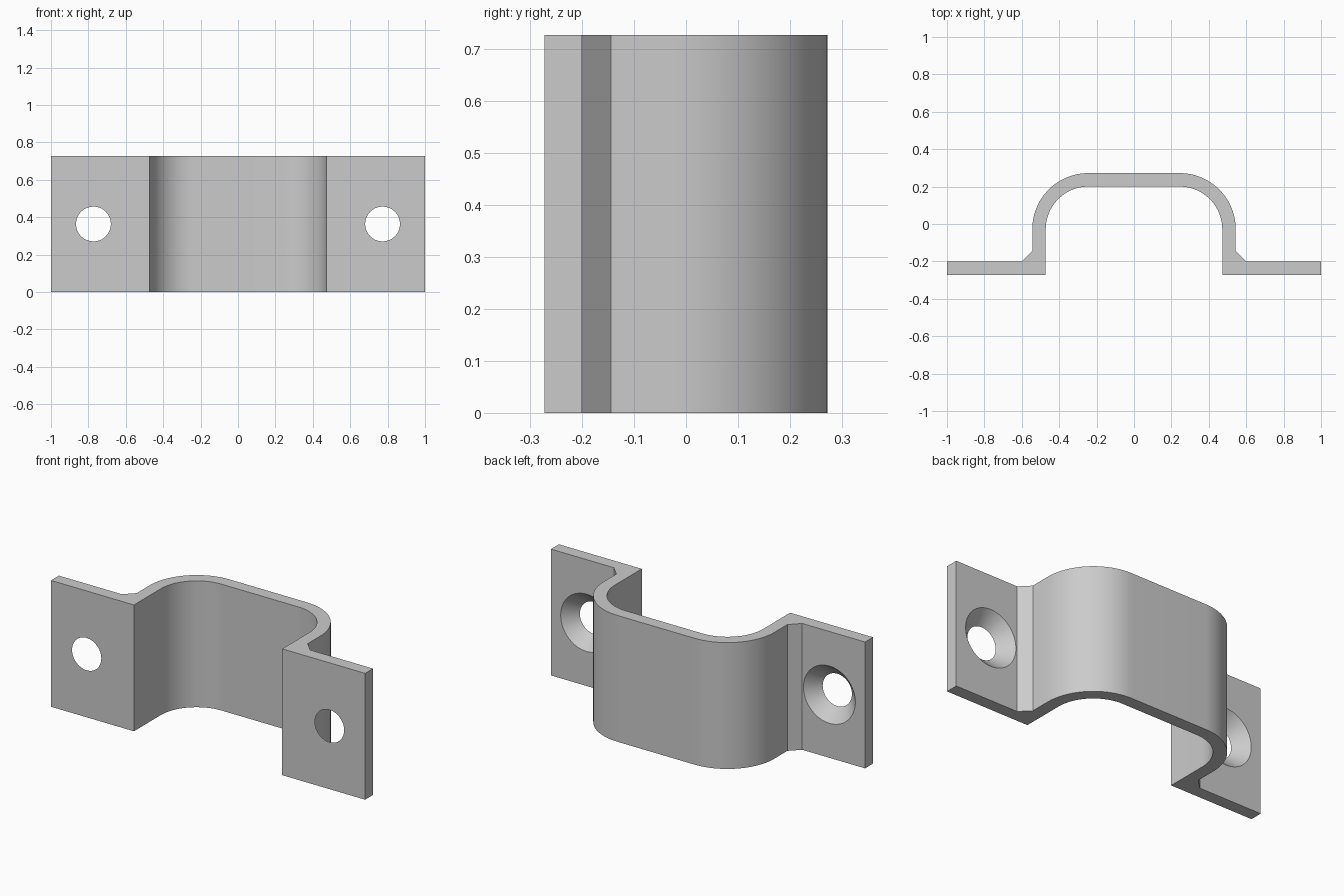
import bpy, bmesh, math
from mathutils import Matrix

if "Cube" in bpy.data.objects:
    bpy.data.objects.remove(bpy.data.objects["Cube"])

HEIGHT = 0.727
BACK, FRONT = -0.2, -0.272        # flange faces
HOLE_X, HOLE_R = 0.773, 0.093

steel = bpy.data.materials.new("grey steel")
steel.diffuse_color = (0.6, 0.6, 0.6, 1)
steel.use_nodes = True
steel.node_tree.nodes["Principled BSDF"].inputs["Base Color"].default_value = steel.diffuse_color


def arc(cx, cy, r, n=24):
    """Quarter arc from the side round to the top."""
    return [(cx + r * math.cos(i * math.pi / 2 / n),
             cy + r * math.sin(i * math.pi / 2 / n)) for i in range(n + 1)]


def mirrored(half):
    return half + [(-x, y) for x, y in reversed(half)]


# Strap section: flange, fillet chamfer, wall and rounded corner, mirrored
outer = mirrored([(1, FRONT), (1, BACK), (0.6, BACK), (0.544, -0.144)]
                 + arc(0.244, -0.028, 0.3))
inner = mirrored([(0.472, FRONT)] + arc(0.244, -0.028, 0.228))
section = outer + inner[::-1]

bm = bmesh.new()
face = bm.faces.new([bm.verts.new((x, y, 0)) for x, y in section])
top = bmesh.ops.extrude_face_region(bm, geom=[face])["geom"]
bmesh.ops.translate(bm, vec=(0, 0, HEIGHT),
                    verts=[v for v in top if isinstance(v, bmesh.types.BMVert)])
bmesh.ops.recalc_face_normals(bm, faces=bm.faces)
mesh = bpy.data.meshes.new("strap_bracket")
bm.to_mesh(mesh)
bm.free()
bracket = bpy.data.objects.new("strap_bracket", mesh)
bpy.context.collection.objects.link(bracket)
mesh.materials.append(steel)

# Countersunk screw holes, 45 degrees, widening toward the back
bm = bmesh.new()
margin = 0.03
depth = BACK - FRONT + 2 * margin
for side in (-1, 1):
    place = (Matrix.Translation((side * HOLE_X, (BACK + FRONT) / 2, HEIGHT / 2))
             @ Matrix.Rotation(-math.pi / 2, 4, "X"))
    bmesh.ops.create_cone(bm, cap_ends=True, segments=64,
                          radius1=HOLE_R - margin,
                          radius2=HOLE_R - margin + depth,
                          depth=depth, matrix=place)
mesh = bpy.data.meshes.new("hole_cutter")
bm.to_mesh(mesh)
bm.free()
mesh.materials.append(steel)
cutter = bpy.data.objects.new("hole_cutter", mesh)
bpy.context.collection.objects.link(cutter)

cut = bracket.modifiers.new("screw holes", "BOOLEAN")
cut.operation = "DIFFERENCE"
cut.solver = "EXACT"
cut.object = cutter
bpy.context.view_layer.objects.active = bracket
bracket.select_set(True)
bpy.ops.object.modifier_apply(modifier=cut.name)
bpy.data.objects.remove(cutter)

bpy.ops.object.shade_smooth_by_angle(angle=math.radians(30))
